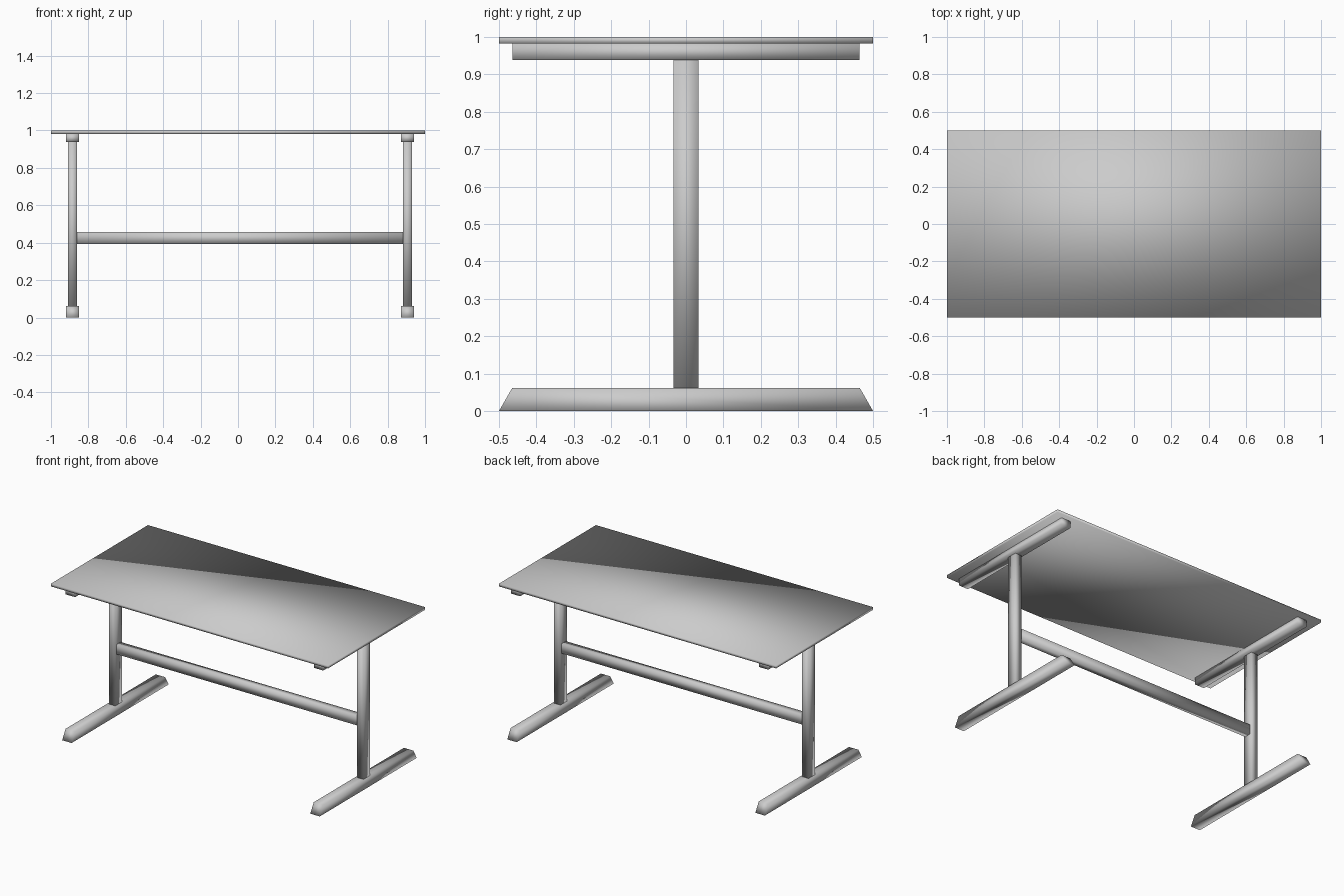
import bpy, bmesh

if "Cube" in bpy.data.objects:
    bpy.data.objects.remove(bpy.data.objects["Cube"])


def block(name, x, y, z, taper=0.0):
    """Box between the given (min, max) ranges; taper shortens the top face at both y ends."""
    bm = bmesh.new()
    bmesh.ops.create_cube(bm, size=1.0)
    for v in bm.verts:
        top = v.co.z > 0
        inset = taper * (-1 if v.co.y > 0 else 1) if top else 0.0
        v.co = (x[v.co.x > 0], y[v.co.y > 0] + inset, z[top])
    # The whole model is softly shaded, even across its box edges
    for f in bm.faces:
        f.smooth = True
    mesh = bpy.data.meshes.new(name)
    bm.to_mesh(mesh)
    bm.free()
    obj = bpy.data.objects.new(name, mesh)
    bpy.context.collection.objects.link(obj)
    return obj


FOOT_H, RAIL_Z, TOP_Z = 0.061, 0.938, 0.982
LEGS = {"left": -0.885, "right": 0.906}
POST_HALF, RAIL_HALF = 0.0235, 0.034

# Thin table top
block("table_top", (-1, 1), (-0.5, 0.5), (TOP_Z, 1.0))

# Two end frames: slanted-end foot, upright post, rail under the top
for side, cx in LEGS.items():
    wide = (cx - RAIL_HALF, cx + RAIL_HALF)
    narrow = (cx - POST_HALF, cx + POST_HALF)
    block(side + "_foot", wide, (-0.5, 0.5), (0, FOOT_H), taper=0.035)
    block(side + "_post", narrow, (-0.034, 0.034), (FOOT_H, RAIL_Z))
    block(side + "_top_rail", wide, (-0.464, 0.464), (RAIL_Z, TOP_Z))

# Stretcher joining the posts
block("stretcher", (LEGS["left"] + POST_HALF, LEGS["right"] - POST_HALF),
      (-0.022, 0.022), (0.394, 0.457))
